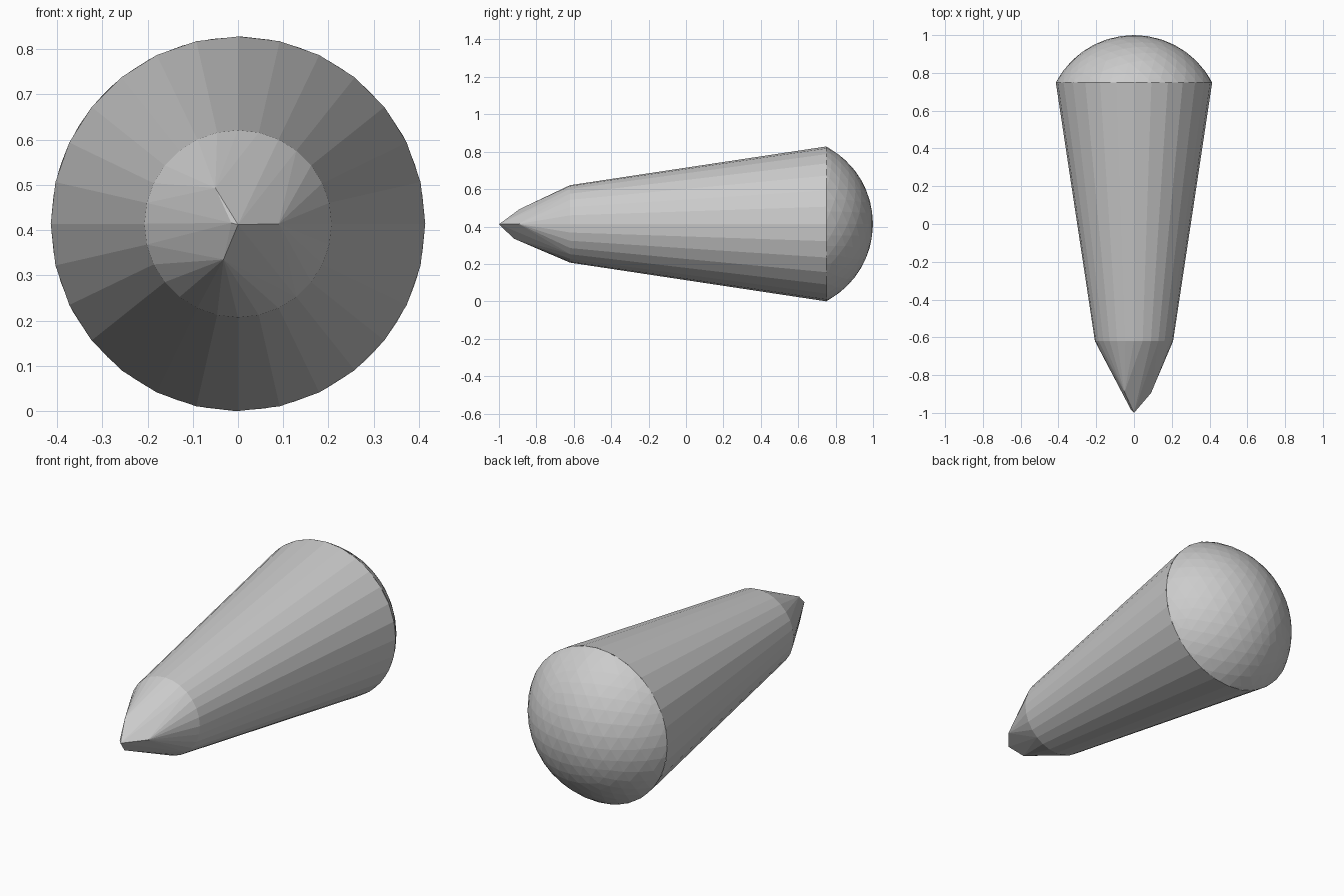
import bpy, bmesh, math
from mathutils import Vector

if "Cube" in bpy.data.objects:
    bpy.data.objects.remove(bpy.data.objects["Cube"])

CZ = 0.414            # height of the long axis
R_BACK, Y_BACK = 0.414, 0.75
R_FRONT, Y_FRONT = 0.207, -0.62
SIDES = 28


def ring(bm, r, y):
    return [bm.verts.new((r * math.sin(2 * math.pi * i / SIDES), y,
                          CZ - r * math.cos(2 * math.pi * i / SIDES)))
            for i in range(SIDES)]


def finish(bm, name):
    mesh = bpy.data.meshes.new(name)
    bm.to_mesh(mesh)
    bm.free()
    obj = bpy.data.objects.new(name, mesh)
    bpy.context.collection.objects.link(obj)
    return obj


# Tapered body
bm = bmesh.new()
a, b = ring(bm, R_FRONT, Y_FRONT), ring(bm, R_BACK, Y_BACK)
for i in range(SIDES):
    j = (i + 1) % SIDES
    bm.faces.new((a[i], a[j], b[j], b[i]))
bmesh.ops.recalc_face_normals(bm, faces=bm.faces)
# make sure the open tube faces outward
bm.normal_update()
f = next(iter(bm.faces))
c = f.calc_center_median() - Vector((0, 0, CZ))
if f.normal.x * c.x + f.normal.z * c.z < 0:
    bmesh.ops.reverse_faces(bm, faces=bm.faces)
finish(bm, "tapered_body")

# Faceted, slightly irregular sharpened tip
bm = bmesh.new()
ring(bm, R_FRONT, Y_FRONT)
for p in [(0, -1, 0.412), (-0.015, -0.985, 0.416), (0.09, -0.895, 0.414),
          (-0.05, -0.89, 0.493), (-0.032, -0.92, 0.335)]:
    bm.verts.new(p)
bmesh.ops.convex_hull(bm, input=bm.verts)
base = [f for f in bm.faces if all(v.co.y > Y_FRONT - 1e-4 for v in f.verts)]
bmesh.ops.delete(bm, geom=base, context='FACES')
finish(bm, "pointed_tip")

# Domed back end, a cap cut from a sphere
depth = 1 - Y_BACK
rad = (R_BACK ** 2 + depth ** 2) / (2 * depth)
bm = bmesh.new()
bmesh.ops.create_icosphere(bm, subdivisions=4, radius=rad)
bmesh.ops.translate(bm, verts=bm.verts, vec=(0, 1 - rad, CZ))
bmesh.ops.bisect_plane(bm, geom=bm.verts[:] + bm.edges[:] + bm.faces[:],
                       plane_co=(0, Y_BACK, 0), plane_no=(0, 1, 0),
                       clear_inner=True)
finish(bm, "domed_end")
